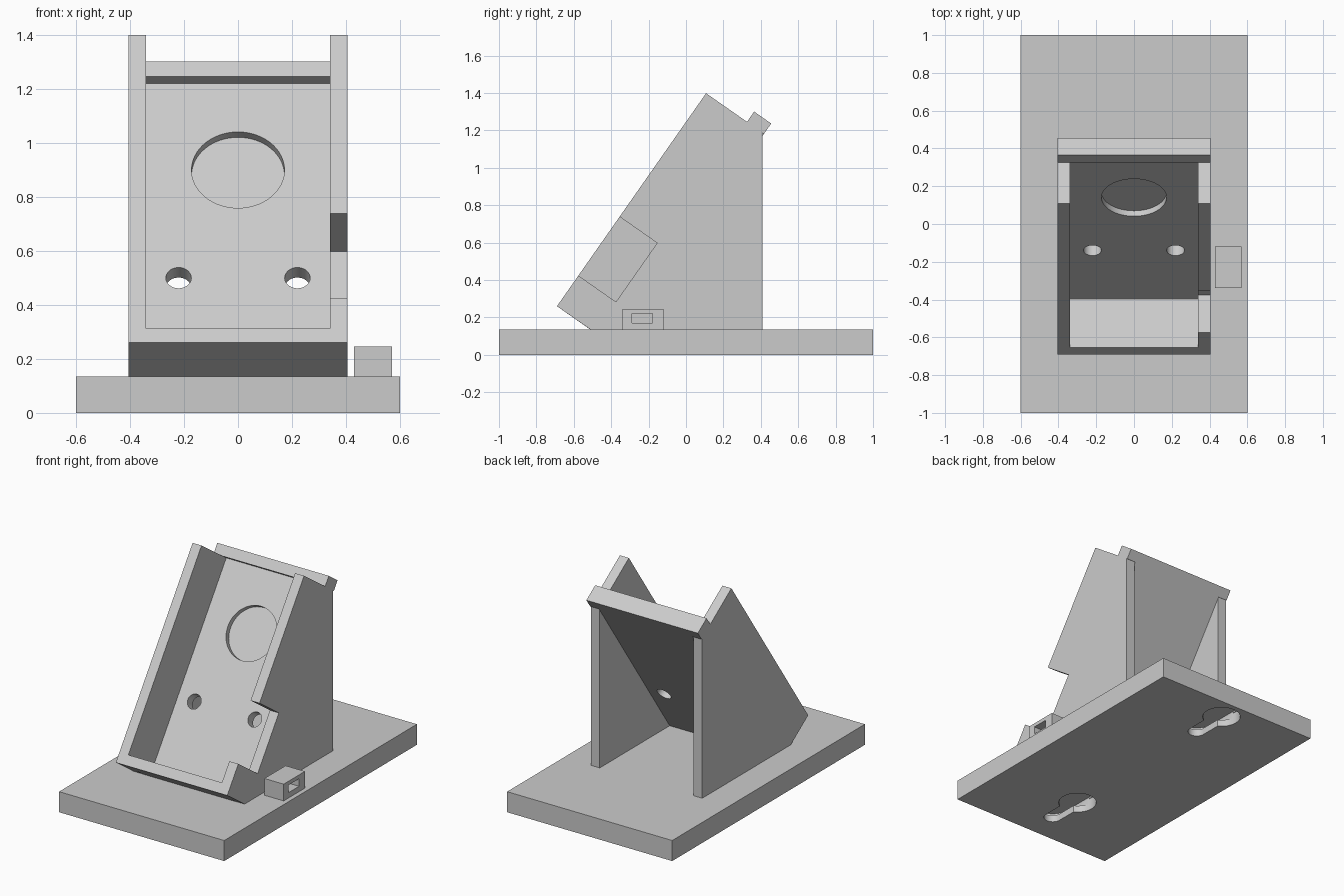
import bpy, bmesh
from math import pi, sin, cos, radians
from mathutils import Vector

if "Cube" in bpy.data.objects:
    bpy.data.objects.remove(bpy.data.objects["Cube"], do_unlink=True)

grey = bpy.data.materials.new("plain grey")
grey.use_nodes = True
grey.diffuse_color = (0.6, 0.6, 0.6, 1)
grey.node_tree.nodes["Principled BSDF"].inputs["Base Color"].default_value = (0.6, 0.6, 0.6, 1)

# Tilted frame of the cradle: s runs up the slope, d runs into the depth
TILT = radians(55)
UP = Vector((0, cos(TILT), sin(TILT)))
IN = Vector((0, sin(TILT), -cos(TILT)))
ORIGIN = Vector((0, -0.69, 0.26))
BASE_TOP = 0.135
INNER, OUTER = 0.34, 0.405
SLOPE_LEN, LIP = 1.39, 0.065
PLATE_FRONT, PLATE_BACK = 0.313, 0.378


def tilted(s, d):
    return ORIGIN + UP * s + IN * d


def prism(name, points, sweep):
    """Extrude a flat outline along a vector."""
    bm = bmesh.new()
    face = bm.faces.new([bm.verts.new(p) for p in points])
    top = bmesh.ops.extrude_face_region(bm, geom=[face])
    moved = [v for v in top["geom"] if isinstance(v, bmesh.types.BMVert)]
    bmesh.ops.translate(bm, verts=moved, vec=sweep)
    bmesh.ops.recalc_face_normals(bm, faces=bm.faces)
    mesh = bpy.data.meshes.new(name)
    bm.to_mesh(mesh)
    bm.free()
    mesh.materials.append(grey)
    obj = bpy.data.objects.new(name, mesh)
    bpy.context.collection.objects.link(obj)
    return obj


def across(name, points, x0, x1):
    """Side outline swept along x."""
    return prism(name, [Vector((x0, p[1], p[2])) for p in points], Vector((x1 - x0, 0, 0)))


def box(name, lo, hi):
    outline = [(0, lo[1], lo[2]), (0, hi[1], lo[2]), (0, hi[1], hi[2]), (0, lo[1], hi[2])]
    return across(name, outline, lo[0], hi[0])


def stadium(r, y0, y1, z0, z1, n=32):
    """Upright rounded slot cutter along y."""
    pts = []
    for start, y in ((0, y1), (pi, y0)):
        for i in range(n + 1):
            a = start + pi * i / n
            pts.append(Vector((r * cos(a), y + r * sin(a), z0)))
    return prism("slot_cutter", pts, Vector((0, 0, z1 - z0)))


def tilted_disc(x, s, r, d0, d1, n=64):
    """Round cutter perpendicular to the slope."""
    pts = []
    for i in range(n):
        a = 2 * pi * i / n
        pts.append(tilted(s + r * sin(a), d0) + Vector((x + r * cos(a), 0, 0)))
    return prism("hole_cutter", pts, IN * (d1 - d0))


def cut(obj, cutters):
    for c in cutters:
        mod = obj.modifiers.new("cut", "BOOLEAN")
        mod.operation = "DIFFERENCE"
        mod.solver = "EXACT"
        mod.object = c
    bpy.context.view_layer.update()
    graph = bpy.context.evaluated_depsgraph_get()
    mesh = bpy.data.meshes.new_from_object(obj.evaluated_get(graph))
    obj.modifiers.clear()
    obj.data = mesh
    for c in cutters:
        bpy.data.objects.remove(c, do_unlink=True)


def smooth(obj):
    bpy.ops.object.select_all(action="DESELECT")
    obj.select_set(True)
    bpy.context.view_layer.objects.active = obj
    bpy.ops.object.shade_smooth_by_angle(angle=radians(30))


# Base slab with two undercut hanging keyholes beneath
base = box("base", (-0.6, -1, 0), (0.6, 1, BASE_TOP))
keyholes = []
for y in (-0.55, 0.85):
    keyholes += [stadium(0.117, y - 0.0005, y + 0.0005, -0.01, 0.08),
                 stadium(0.055, y - 0.24, y, -0.01, 0.07),
                 stadium(0.112, y - 0.24, y, 0.045, 0.09)]
cut(base, keyholes)
smooth(base)

# Side walls, the left one with a notch in its sloping edge
outline = [(0, -0.51, BASE_TOP), (0, 0.41, BASE_TOP), (0, 0.41, 1.187),
           tilted(SLOPE_LEN, 0)]
notch = [tilted(0.584, 0), tilted(0.584, 0.245), tilted(0.2, 0.245), tilted(0.2, 0)]
foot = [tilted(0, 0)]
across("right_wall", outline + foot, -OUTER, -INNER)
across("left_wall", outline + notch + foot, INNER, OUTER)

# Lip at the foot of the slope
across("bottom_lip", [tilted(0, 0), tilted(0, 0.219), tilted(LIP, PLATE_FRONT), tilted(LIP, 0)],
       -INNER, INNER)

# Sloping back plate with a round recess and two through holes
plate = across("back_plate", [tilted(LIP, PLATE_FRONT), tilted(SLOPE_LEN, PLATE_FRONT),
                              tilted(SLOPE_LEN, PLATE_BACK), tilted(0.112, PLATE_BACK)],
               -INNER, INNER)
holes = [tilted_disc(0, 1.0, 0.172, PLATE_FRONT - 0.05, PLATE_FRONT + 0.035)]
holes += [tilted_disc(x, 0.512, 0.047, PLATE_FRONT - 0.05, PLATE_BACK + 0.05)
          for x in (-0.22, 0.22)]
cut(plate, holes)
smooth(plate)

# Bar across the top
across("top_bar", [tilted(SLOPE_LEN, 0.267), tilted(SLOPE_LEN + 0.067, 0.267),
                   tilted(SLOPE_LEN + 0.067, PLATE_BACK), tilted(SLOPE_LEN, PLATE_BACK)],
       -OUTER, OUTER)

# Small socket block beside the left wall
socket = box("socket_block", (0.43, -0.34, BASE_TOP), (0.57, -0.12, 0.245))
cut(socket, [box("socket_cutter", (0.48, -0.29, 0.17), (0.6, -0.18, 0.22))])
